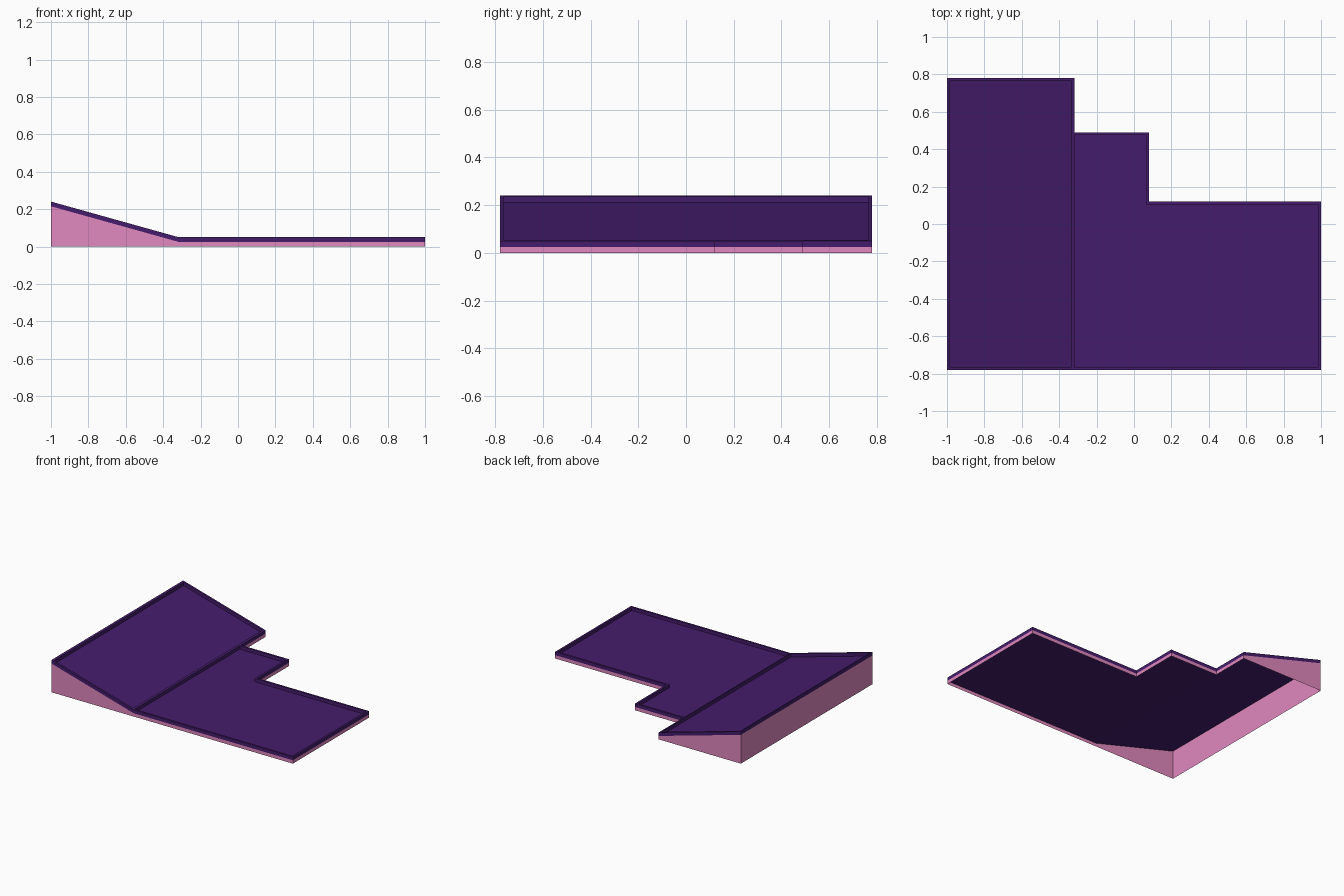
import bpy, bmesh
from mathutils import Vector

if "Cube" in bpy.data.objects:
    bpy.data.objects.remove(bpy.data.objects["Cube"])

CREASE, RIM_W, RIM_H = -0.318, 0.015, 0.025


def base(x):
    """Height of the roof sheet: flat on the right, sloping up to the left."""
    return 0.025 + max(0.0, CREASE - x) * 0.279


def material(name, color):
    m = bpy.data.materials.new(name)
    m.diffuse_color = color
    m.use_nodes = True
    m.node_tree.nodes["Principled BSDF"].inputs["Base Color"].default_value = m.diffuse_color
    return m


def finish(name, bm, mat):
    bmesh.ops.remove_doubles(bm, verts=bm.verts, dist=1e-5)
    me = bpy.data.meshes.new(name)
    bm.to_mesh(me)
    bm.free()
    me.materials.append(mat)
    bpy.context.collection.objects.link(bpy.data.objects.new(name, me))


def face(bm, pts):
    bm.faces.new([bm.verts.new(p) for p in pts])


def pt(p, lift=0.0):
    return (p[0], p[1], base(p[0]) + lift)


def inset(poly, widths):
    """Offset a counter-clockwise right-angled outline inward per edge."""
    n = len(poly)
    normals = []
    for i in range(n):
        d = (Vector(poly[(i + 1) % n]) - Vector(poly[i])).normalized()
        normals.append(Vector((-d.y, d.x)) * widths[i])
    return [Vector(poly[i]) + normals[i - 1] + normals[i] for i in range(n)]


def panel(name, poly, mat):
    bm = bmesh.new()
    face(bm, [pt(p) for p in poly])
    finish(name, bm, mat)


def rim(name, poly, mat, open_end=False):
    """Raised lip around a panel; open_end skips the last edge."""
    n = len(poly)
    widths = [RIM_W] * n
    if open_end:
        widths[-1] = 0.0
    inner = inset(poly, widths)
    bm = bmesh.new()
    for i in range(n - 1 if open_end else n):
        a, b = poly[i], poly[(i + 1) % n]
        c, d = inner[(i + 1) % n], inner[i]
        face(bm, [pt(a), pt(b), pt(b, RIM_H), pt(a, RIM_H)])
        face(bm, [pt(a, RIM_H), pt(b, RIM_H), pt(c, RIM_H), pt(d, RIM_H)])
        face(bm, [pt(c), pt(d), pt(d, RIM_H), pt(c, RIM_H)])
    finish(name, bm, mat)


purple = material("purple", (0.06, 0.012, 0.15, 1))
pink = material("pink", (0.75, 0.25, 0.52, 1))

slope = [(-1, -0.78), (CREASE, -0.78), (CREASE, 0.78), (-1, 0.78)]
flat = [(CREASE, -0.78), (1, -0.78), (1, 0.12), (0.08, 0.12),
        (0.08, 0.49), (CREASE, 0.49)]

# Roof sheets with their raised lips
panel("sloped_panel", slope, purple)
panel("flat_panel", flat, purple)
rim("sloped_panel_rim", slope, purple)
rim("flat_panel_rim", flat, purple, open_end=True)

# Thin skirt wall around the whole outline, open underneath
outline = [slope[0]] + flat + slope[2:]
bm = bmesh.new()
for a, b in zip(outline, outline[1:] + outline[:1]):
    face(bm, [(*a, 0), (*b, 0), pt(b), pt(a)])
finish("skirt_wall", bm, pink)
